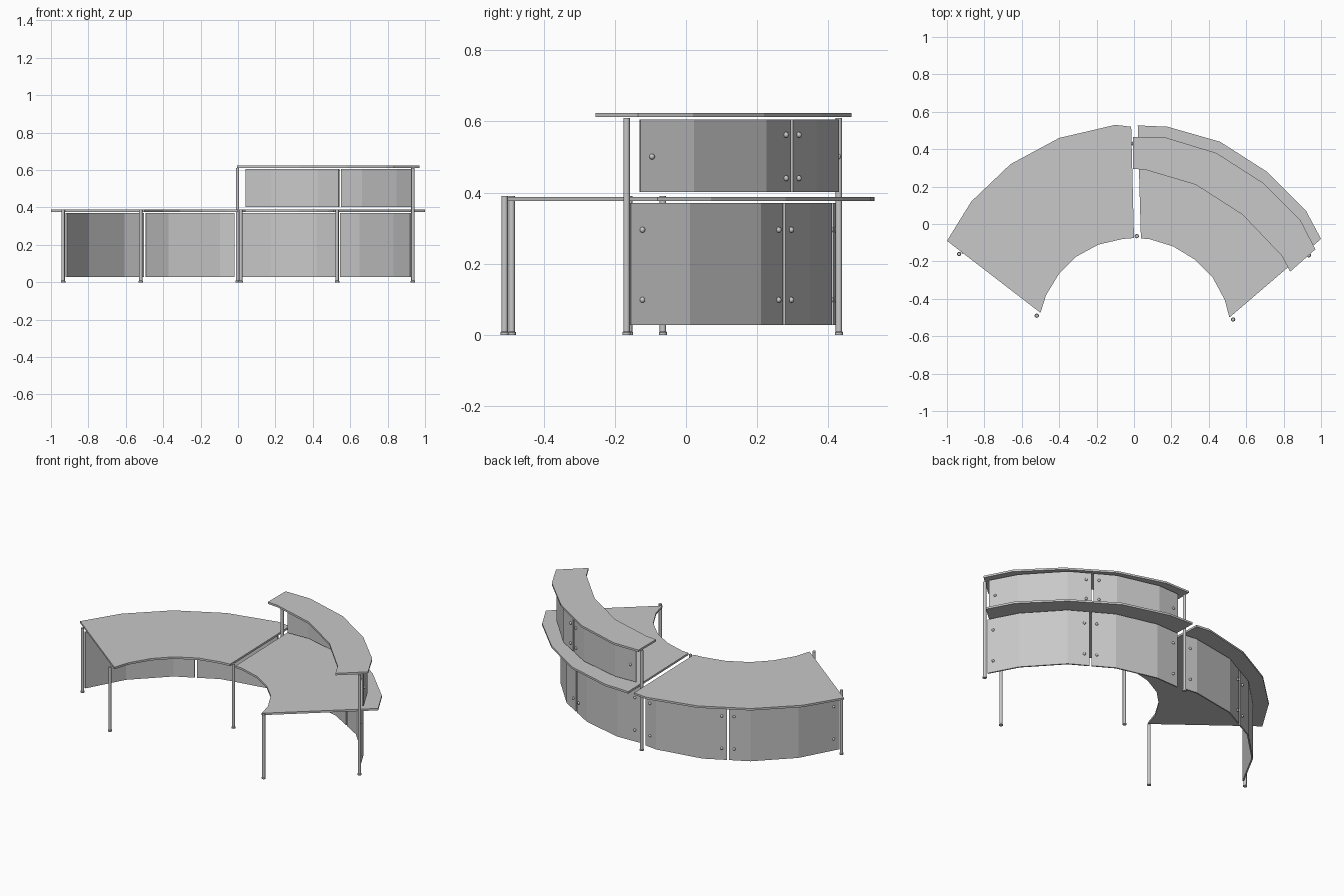
import bpy, bmesh, math

cube = bpy.data.objects.get("Cube")
if cube:
    bpy.data.objects.remove(cube, do_unlink=True)

grey = bpy.data.materials.new("satin grey")
grey.use_nodes = True
grey.diffuse_color = (0.58, 0.58, 0.58, 1)
grey.node_tree.nodes["Principled BSDF"].inputs["Base Color"].default_value = (0.58, 0.58, 0.58, 1)


def finish(name, bm):
    bmesh.ops.recalc_face_normals(bm, faces=bm.faces)
    mesh = bpy.data.meshes.new(name)
    bm.to_mesh(mesh)
    bm.free()
    mesh.materials.append(grey)
    obj = bpy.data.objects.new(name, mesh)
    bpy.context.collection.objects.link(obj)
    return obj


def prism(name, outline, z0, z1):
    """Extrude a flat outline between two heights."""
    bm = bmesh.new()
    face = bm.faces.new([bm.verts.new((x, y, z0)) for x, y in outline])
    top = bmesh.ops.extrude_face_region(bm, geom=[face])["geom"]
    verts = [v for v in top if isinstance(v, bmesh.types.BMVert)]
    bmesh.ops.translate(bm, verts=verts, vec=(0, 0, z1 - z0))
    return finish(name, bm)


def smooth(obj):
    bpy.ops.object.select_all(action='DESELECT')
    obj.select_set(True)
    bpy.context.view_layer.objects.active = obj
    bpy.ops.object.shade_smooth_by_angle(angle=math.radians(35))


def leg(name, x, y, height):
    """Round post with a slightly wider foot."""
    profile = [(0.0115, 0), (0.0115, 0.007), (0.009, 0.009), (0.009, height)]
    sides = 16
    bm = bmesh.new()
    rings = [[bm.verts.new((x + r * math.cos(math.tau * i / sides),
                            y + r * math.sin(math.tau * i / sides), z))
              for i in range(sides)] for r, z in profile]
    for low, high in zip(rings, rings[1:]):
        for i in range(sides):
            j = (i + 1) % sides
            bm.faces.new((low[i], low[j], high[j], high[i]))
    bm.faces.new(rings[0])
    bm.faces.new(rings[-1])
    smooth(finish(name, bm))


def arc_point(centre, radius, facets, angle):
    """Point on a faceted arc whose corners lie at the facet angles."""
    for a, b in zip(facets, facets[1:]):
        if a <= angle <= b:
            half = math.radians((b - a) / 2)
            off = math.radians(angle - (a + b) / 2)
            radius *= math.cos(half) / math.cos(off)
            break
    t = math.radians(angle)
    return centre[0] + radius * math.cos(t), centre[1] + radius * math.sin(t)


def panel(name, centre, radius, facets, start, end, z0, z1):
    angles = [start] + [a for a in facets if start < a < end] + [end]
    outer = [arc_point(centre, radius, facets, a) for a in angles]
    inner = [arc_point(centre, radius - 0.008, facets, a) for a in angles]
    prism(name, outer + inner[::-1], z0, z1)


def knobs(name, centre, radius, facets, spots):
    """Round fixings standing on the outside of a panel."""
    bm = bmesh.new()
    for angle, z in spots:
        x, y = arc_point(centre, radius + 0.002, facets, angle)
        made = bmesh.ops.create_uvsphere(bm, u_segments=12, v_segments=8, radius=0.008)
        bmesh.ops.translate(bm, verts=made["verts"], vec=(x, y, z))
    smooth(finish(name, bm))


# Work surfaces
prism("left_desktop", [
    (-0.015, 0.52), (-0.10, 0.53), (-0.40, 0.46), (-0.66, 0.32), (-0.87, 0.12), (-1.0, -0.09),
    (-0.50, -0.475), (-0.47, -0.38), (-0.40, -0.265), (-0.31, -0.175), (-0.19, -0.11),
    (-0.06, -0.08), (0.0, -0.075)], 0.376, 0.388)
prism("right_desktop", [
    (0.02, 0.527), (0.18, 0.52), (0.46, 0.44), (0.71, 0.28), (0.92, 0.07), (1.0, -0.08),
    (0.51, -0.50), (0.485, -0.405), (0.42, -0.285), (0.325, -0.19), (0.21, -0.12),
    (0.08, -0.08), (0.037, -0.078)], 0.376, 0.388)

# Raised counter
prism("raised_counter", [
    (-0.005, 0.465), (0.16, 0.465), (0.44, 0.38), (0.69, 0.22), (0.89, 0.02), (0.97, -0.135),
    (0.835, -0.255), (0.79, -0.17), (0.58, 0.05), (0.33, 0.21), (0.06, 0.29),
    (-0.005, 0.295)], 0.612, 0.624)

# Posts
leg("left_front_leg", -0.52, -0.49, 0.39)
leg("left_back_leg", -0.935, -0.16, 0.39)
leg("middle_front_leg", 0.015, -0.065, 0.39)
leg("right_front_leg", 0.53, -0.51, 0.39)
leg("middle_back_post", -0.003, 0.43, 0.61)
leg("right_back_post", 0.935, -0.167, 0.61)

# Curved modesty panels, two per tier: name, centre, radius, corners, start, gap, end, heights
right_corners = [22, 34, 51, 68, 84, 100]
left_corners = [75, 91, 109, 126, 143, 160]
tiers = [
    ("right_lower", (0.08, -0.5), 0.915, right_corners, 22.2, 59.1, 93.5, 0.028, 0.37),
    ("right_upper", (0.08, -0.5), 0.935, right_corners, 23.5, 59.6, 92.5, 0.402, 0.605),
    ("left_lower", (-0.08, -0.48), 0.905, left_corners, 86, 118, 159, 0.028, 0.37),
]
inset, slit = 2.2, 0.4
for name, centre, radius, corners, start, gap, end, z0, z1 in tiers:
    panel(name + "_panel_a", centre, radius, corners, start, gap - slit, z0, z1)
    panel(name + "_panel_b", centre, radius, corners, gap + slit, end, z0, z1)
    low, high = (0.44, 0.562) if "upper" in name else (0.098, 0.295)
    spots = [(gap + s * inset, z) for s in (-1, 1) for z in (low, high)]
    end_heights = [(low + high) / 2] if "upper" in name else [low, high]
    spots += [(a, z) for a in (start + inset, end - inset) for z in end_heights]
    knobs(name + "_knobs", centre, radius, corners, spots)
